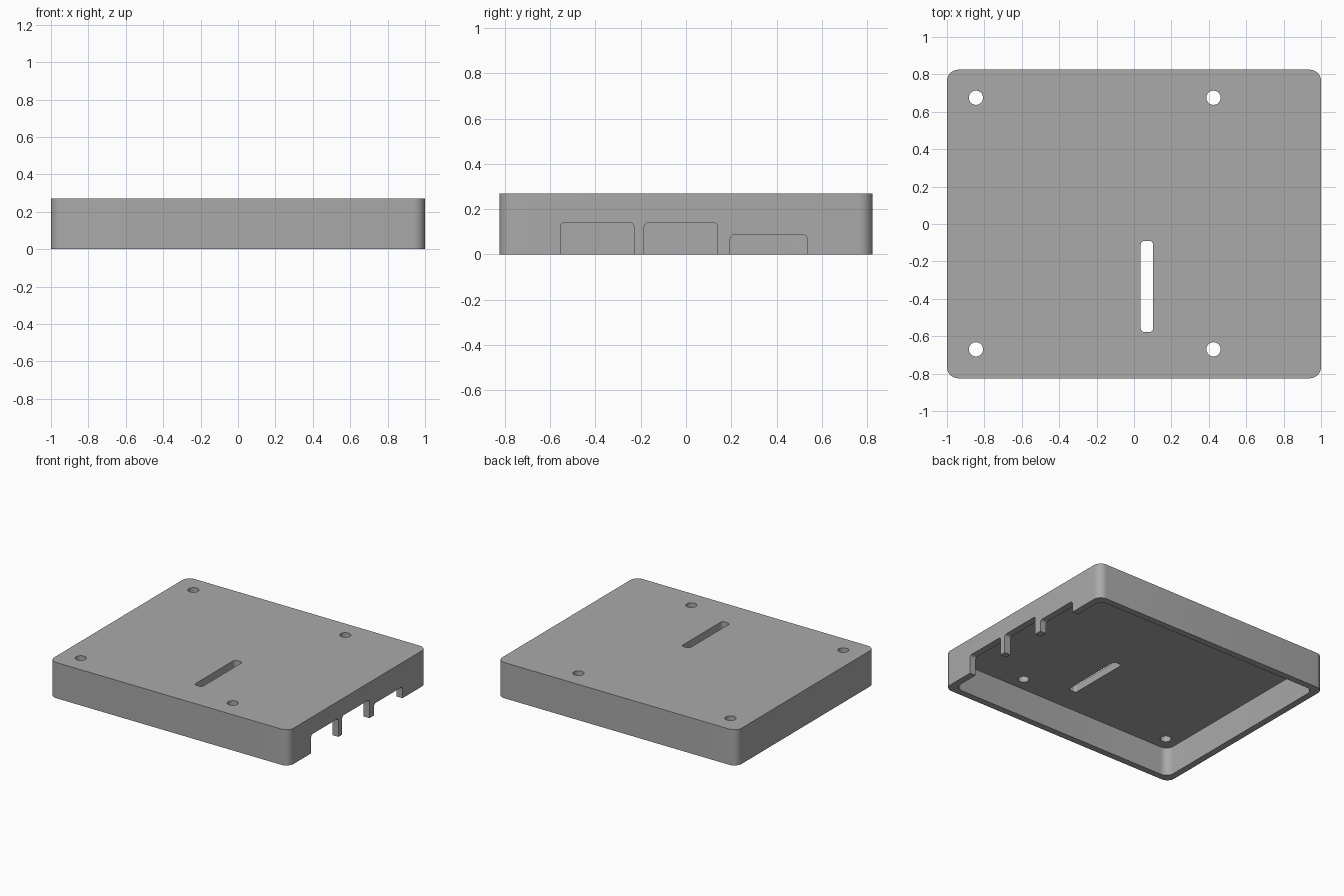
import bpy
import bmesh
from math import cos, sin, pi, radians
from mathutils import Matrix

if "Cube" in bpy.data.objects:
    bpy.data.objects.remove(bpy.data.objects["Cube"], do_unlink=True)

LENGTH, WIDTH, HEIGHT = 2.0, 1.65, 0.27
WALL, PLATE, CORNER = 0.05, 0.055, 0.06

grey = bpy.data.materials.new("plain grey")
grey.use_nodes = True
colour = (0.4, 0.4, 0.4, 1)
grey.diffuse_color = colour
grey.node_tree.nodes["Principled BSDF"].inputs["Base Color"].default_value = colour


def rounded_prism(name, u, v, w, radius, steps=8, sideways=False):
    """Rounded rectangle spanning u by v, extruded along w.
    Upright: u, v, w are x, y, z. Sideways: they are y, z, x."""
    bm = bmesh.new()
    corners = [(u[1], v[1], -1, -1), (u[0], v[1], 1, -1),
               (u[0], v[0], 1, 1), (u[1], v[0], -1, 1)]
    ring = []
    for k, (cu, cv, su, sv) in enumerate(corners):
        for i in range(steps + 1):
            a = (k + i / steps) * pi / 2
            ring.append(bm.verts.new((cu + su * radius + radius * cos(a),
                                      cv + sv * radius + radius * sin(a), w[0])))
    face = bm.faces.new(ring)
    top = bmesh.ops.extrude_face_region(bm, geom=[face])["geom"]
    bmesh.ops.translate(bm, vec=(0, 0, w[1] - w[0]),
                        verts=[g for g in top if isinstance(g, bmesh.types.BMVert)])
    if sideways:
        turn = Matrix(((0, 0, 1), (1, 0, 0), (0, 1, 0))).to_4x4()
        bmesh.ops.transform(bm, matrix=turn, verts=bm.verts)
    bmesh.ops.remove_doubles(bm, verts=bm.verts, dist=1e-5)
    bmesh.ops.recalc_face_normals(bm, faces=bm.faces)
    mesh = bpy.data.meshes.new(name)
    bm.to_mesh(mesh)
    bm.free()
    mesh.materials.append(grey)
    obj = bpy.data.objects.new(name, mesh)
    bpy.context.collection.objects.link(obj)
    return obj


def cut(target, cutter):
    """Subtract the cutter and throw it away."""
    cutter.hide_render = True
    mod = target.modifiers.new("cut", 'BOOLEAN')
    mod.operation, mod.solver, mod.object = 'DIFFERENCE', 'EXACT', cutter
    bpy.context.view_layer.objects.active = target
    bpy.ops.object.modifier_apply(modifier=mod.name)
    bpy.data.objects.remove(cutter, do_unlink=True)


# Outer shell
x, y = LENGTH / 2, WIDTH / 2
case = rounded_prism("case_lid", (-x, x), (-y, y), (0, HEIGHT), CORNER)

# Hollow, open underneath
xi, yi = x - WALL, y - WALL
cut(case, rounded_prism("hollow", (-xi, xi), (-yi, yi), (-0.1, HEIGHT - PLATE), CORNER))

# Port openings in the right-hand wall, open at the bottom edge
for y0, y1, top in ((-0.555, -0.23, 0.14), (-0.185, 0.14, 0.14), (0.195, 0.535, 0.087)):
    cut(case, rounded_prism("port", (y0, y1), (-0.1, top), (xi - 0.1, x + 0.1),
                            0.02, sideways=True))

# Four screw holes
R = 0.038
for hx in (-0.845, 0.425):
    for hy in (-0.67, 0.675):
        cut(case, rounded_prism("screw_hole", (hx - R, hx + R), (hy - R, hy + R),
                                (0.1, HEIGHT + 0.1), R))

# Ribbon slot
cut(case, rounded_prism("slot", (0.036, 0.102), (-0.578, -0.09), (0.1, HEIGHT + 0.1), 0.02))

# Smooth rounded corners, keep hard edges
bpy.ops.object.select_all(action='DESELECT')
case.select_set(True)
bpy.context.view_layer.objects.active = case
bpy.ops.object.shade_smooth_by_angle(angle=radians(30))
